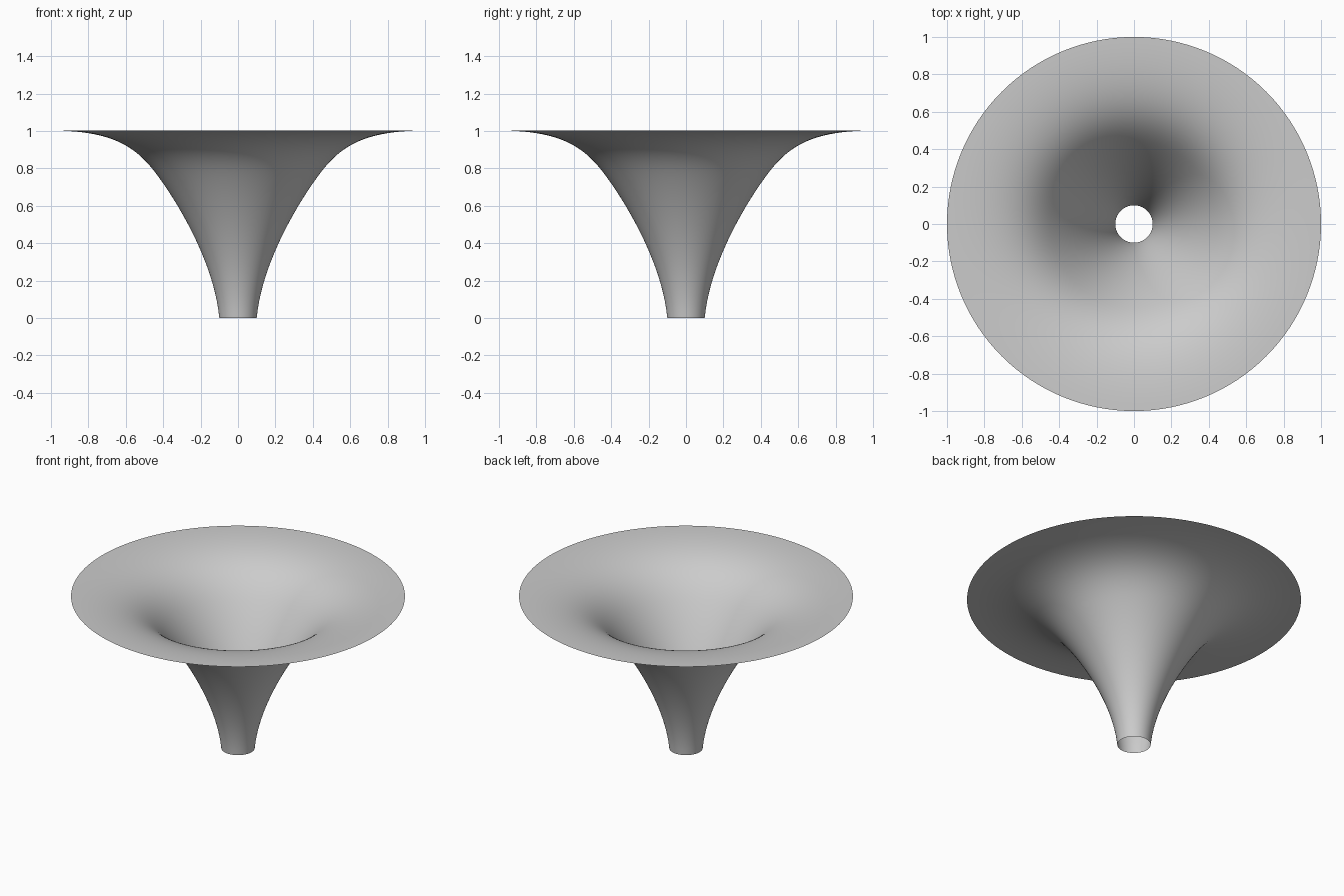
import bpy
import bmesh
import math
from mathutils import Vector
from mathutils.geometry import interpolate_bezier

cube = bpy.data.objects.get("Cube")
if cube:
    bpy.data.objects.remove(cube, do_unlink=True)

SEGMENTS = 128

# Plain grey surface
grey = bpy.data.materials.new("light_grey")
grey.use_nodes = True
colour = (0.6, 0.6, 0.6, 1.0)
grey.diffuse_color = colour
grey.node_tree.nodes["Principled BSDF"].inputs["Base Color"].default_value = colour


def point(r, z):
    return Vector((r, 0, z))


# Profile: narrow neck flaring to the knee, then easing into the flat rim
neck = interpolate_bezier(point(0.1, 0), point(0.13, 0.33),
                          point(0.37, 0.69), point(0.46, 0.8), 25)
rim = interpolate_bezier(point(0.46, 0.8), point(0.57, 0.934),
                         point(0.70, 1.0), point(1.0, 1.003), 25)
profile = neck + rim[1:]

# Revolve the open profile into a single-sheet funnel
bm = bmesh.new()
verts = [bm.verts.new(p) for p in profile]
edges = [bm.edges.new(pair) for pair in zip(verts, verts[1:])]
bmesh.ops.spin(bm, geom=verts + edges, cent=(0, 0, 0), axis=(0, 0, 1),
               angle=math.tau, steps=SEGMENTS, use_merge=False)
bmesh.ops.remove_doubles(bm, verts=bm.verts, dist=0.0001)

# Upper side of the sheet faces inward and up
bm.normal_update()
if sum(f.normal.z * f.calc_area() for f in bm.faces) < 0:
    bmesh.ops.reverse_faces(bm, faces=bm.faces)
for face in bm.faces:
    face.smooth = True

mesh = bpy.data.meshes.new("funnel")
bm.to_mesh(mesh)
bm.free()
mesh.materials.append(grey)
funnel = bpy.data.objects.new("funnel", mesh)
bpy.context.collection.objects.link(funnel)
